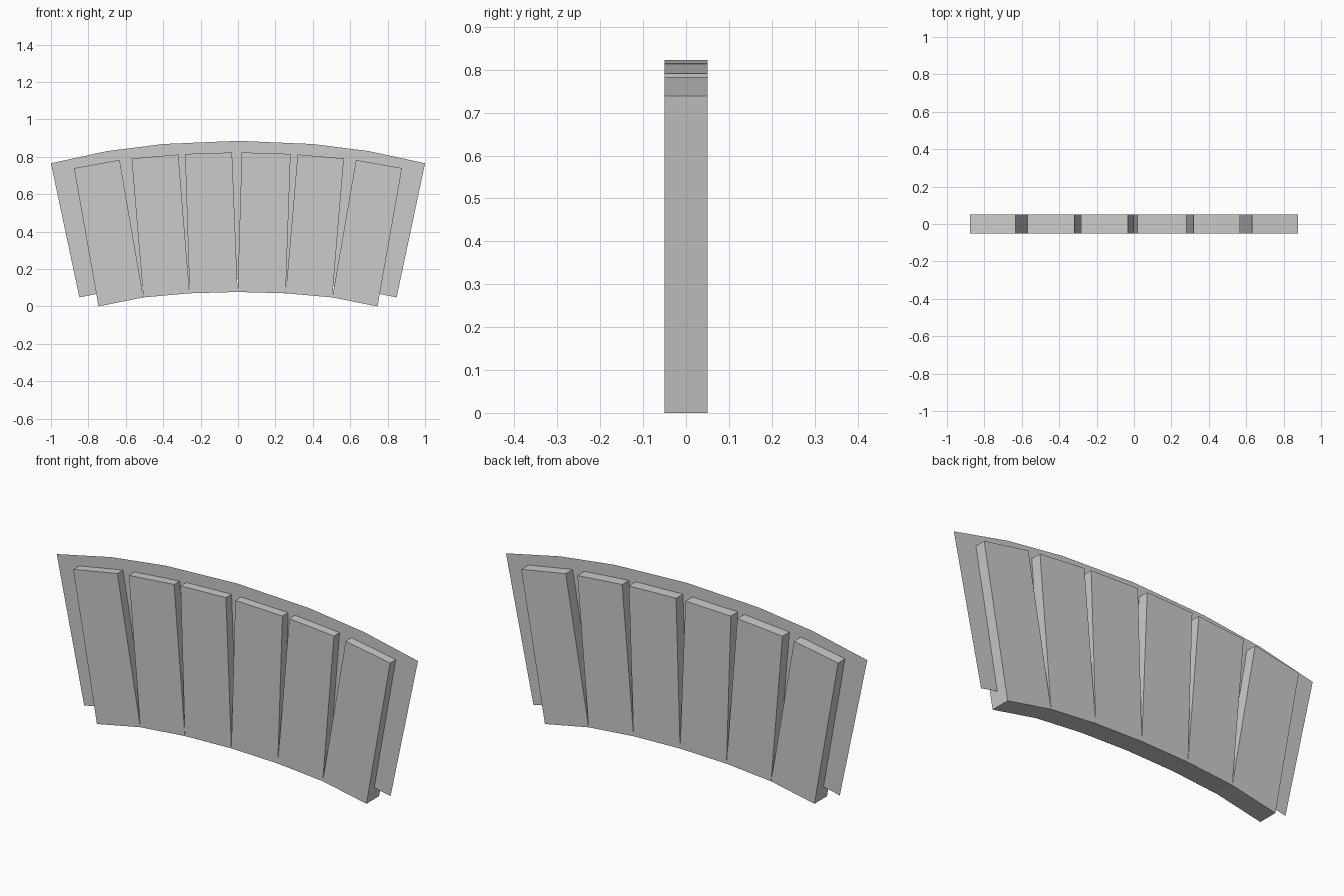
import bpy

if "Cube" in bpy.data.objects:
    bpy.data.objects.remove(bpy.data.objects["Cube"])


def make_object(name, verts, faces):
    mesh = bpy.data.meshes.new(name)
    mesh.from_pydata(verts, [], faces)
    mesh.update()
    obj = bpy.data.objects.new(name, mesh)
    bpy.context.collection.objects.link(obj)
    return obj


# Thin curved backing sheet, a strip of quads between an outer and inner arc
outer = [(-1, .765), (-.7, .83), (-.4, .868), (0, .885), (.4, .868), (.7, .83), (1, .765)]
inner = [(-.848, .048), (-.594, .1), (-.34, .133), (0, .147), (.34, .133), (.594, .1), (.848, .048)]
n = len(outer)
make_object("backing_sheet",
            [(x, -.005, z) for x, z in inner + outer],
            [(i, i + 1, n + i + 1, n + i) for i in range(n - 1)])

# Six wedge blocks: (top left, top right) corners over shared bottom points
bottoms = [(-.746, 0), (-.506, .048), (-.259, .07), (-.002, .077),
           (.255, .07), (.504, .048), (.746, 0)]
tops = [((-.877, .739), (-.633, .783)), ((-.569, .791), (-.319, .812)),
        ((-.283, .815), (-.032, .823)), ((.02, .823), (.281, .815)),
        ((.319, .812), (.566, .791)), ((.631, .783), (.877, .739))]
for i, (top_left, top_right) in enumerate(tops):
    profile = [bottoms[i], bottoms[i + 1], top_right, top_left]
    verts = [(x, y, z) for y in (-.05, .05) for x, z in profile]
    sides = [(k, k + 4, (k + 1) % 4 + 4, (k + 1) % 4) for k in range(4)]
    make_object(f"wedge_block_{i + 1}", verts, [(0, 1, 2, 3), (7, 6, 5, 4)] + sides)
